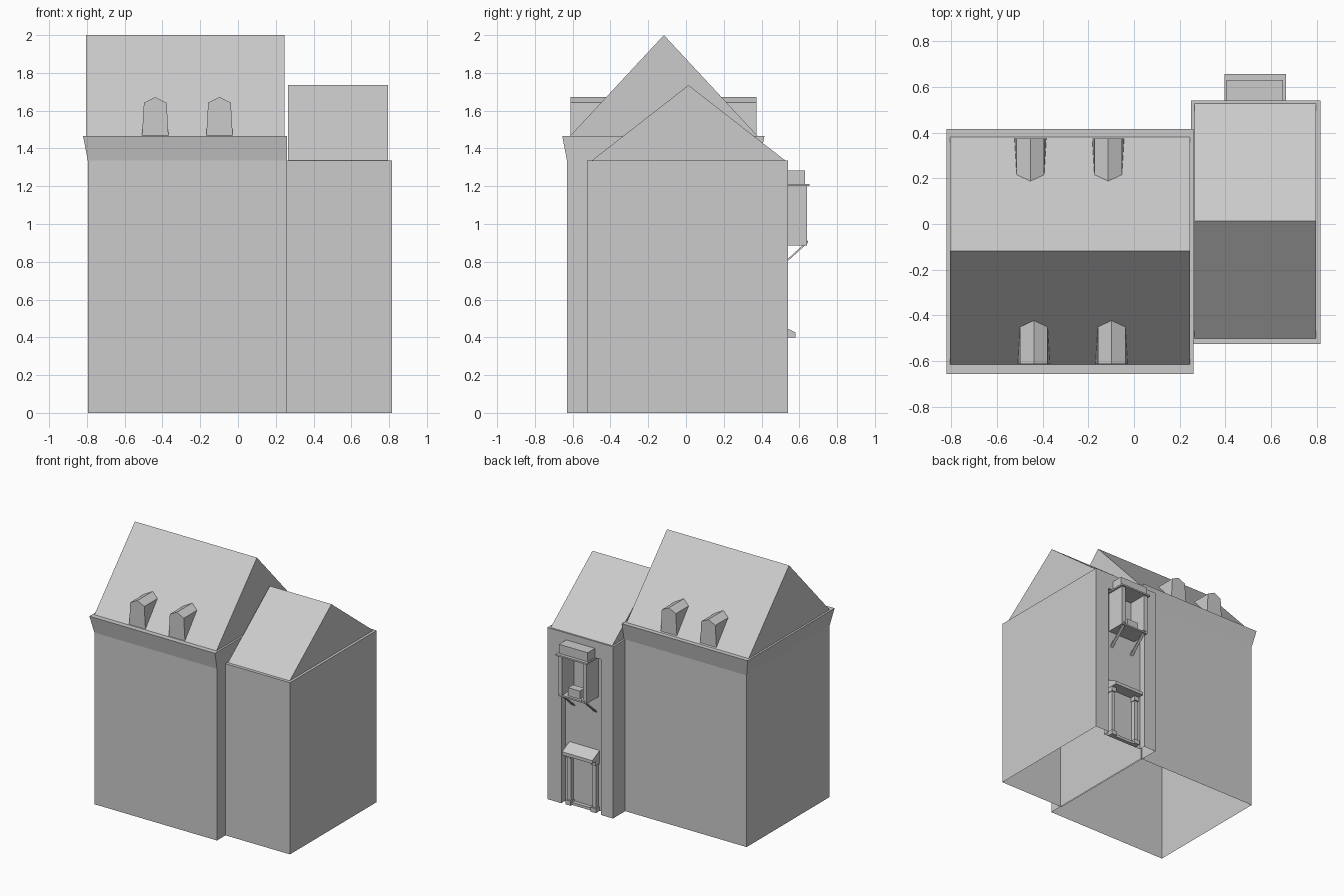
import bpy, bmesh
from mathutils import Vector

cube = bpy.data.objects.get("Cube")
if cube:
    bpy.data.objects.remove(cube)

GREY = (0.6, 0.6, 0.6, 1)
grey = bpy.data.materials.new("plain_grey")
grey.use_nodes = True
grey.diffuse_color = GREY
grey.node_tree.nodes["Principled BSDF"].inputs["Base Color"].default_value = GREY


def loft(name, rings, start=True, end=True):
    """Join equal rings of points with flat faces, optionally capped."""
    bm = bmesh.new()
    loops = [[bm.verts.new(p) for p in ring] for ring in rings]
    for a, b in zip(loops, loops[1:]):
        for i in range(len(a)):
            j = (i + 1) % len(a)
            bm.faces.new((a[i], a[j], b[j], b[i]))
    if start:
        bm.faces.new(loops[0][::-1])
    if end:
        bm.faces.new(loops[-1])
    bmesh.ops.recalc_face_normals(bm, faces=bm.faces)
    mesh = bpy.data.meshes.new(name)
    bm.to_mesh(mesh)
    bm.free()
    mesh.materials.append(grey)
    obj = bpy.data.objects.new(name, mesh)
    bpy.context.collection.objects.link(obj)
    return obj


def rect(x0, x1, y0, y1, z):
    return [(x0, y0, z), (x1, y0, z), (x1, y1, z), (x0, y1, z)]


def box(name, x0, x1, y0, y1, z0, z1):
    return loft(name, [rect(x0, x1, y0, y1, z) for z in (z0, z1)])


def along_x(name, x0, x1, profile):
    """Extrude a (y, z) profile along x."""
    return loft(name, [[(x, y, z) for y, z in profile] for x in (x0, x1)])


# Main house: open underneath, flared cornice, flat ledge and gable roof
EAVE, RIDGE = 1.465, 2.0
loft("house_walls", [rect(-0.795, 0.26, -0.63, 0.39, 0),
                     rect(-0.795, 0.26, -0.63, 0.39, 1.335),
                     rect(-0.82, 0.26, -0.655, 0.415, EAVE)], start=False)
along_x("house_roof", -0.805, 0.245, [(-0.615, EAVE), (0.38, EAVE), (-0.117, RIDGE)])

# Dormers: tapered front with a little gable, running back into the roof
for side, y_front, shift in (("front", -0.612, 0), ("back", 0.373, -0.015)):
    for n, x in enumerate((-0.438, -0.098)):
        outline = [(-0.07, EAVE), (0.07, EAVE), (0.06, 1.642), (0, 1.672), (-0.06, 1.642)]
        loft(f"{side}_dormer_{n + 1}",
             [[(x + shift + u, y, z) for u, z in outline] for y in (y_front, -0.117)])

# Annex: footprint notched at the back for the tall recess
TOP, BACK, DEEP, R0, R1 = 1.335, 0.54, 0.49, 0.355, 0.695
foot = [(0.25, -0.525), (0.815, -0.525), (0.815, BACK), (R1, BACK),
        (R1, DEEP), (R0, DEEP), (R0, BACK), (0.25, BACK)]
loft("annex_walls", [[(x, y, z) for x, y in foot] for z in (0, TOP)], start=False)
box("recess_lintel", R0, R1, DEEP, BACK, 1.21, TOP)
along_x("annex_roof", 0.265, 0.795, [(-0.5, TOP), (0.527, TOP), (0.013, 1.735)])

# Bay window on the back of the annex
MID = 0.53
box("bay_ledge", 0.395, 0.665, DEEP, 0.655, 1.2, 1.212)
box("bay_cap", 0.405, 0.652, DEEP, 0.63, 1.212, 1.282)
box("bay_floor", 0.41, 0.65, DEEP, 0.64, 0.885, 0.897)
box("bay_planter", 0.48, 0.58, 0.56, 0.62, 0.897, 0.96)

# Door canopy and threshold
along_x("door_canopy", 0.4, 0.66,
        [(DEEP, 0.4), (0.58, 0.4), (0.58, 0.425), (BACK, 0.445), (DEEP, 0.47)])
box("door_step", 0.41, 0.65, DEEP, 0.52, 0, 0.02)

# Paired parts either side of the bay and door centre line
for name, s in (("left", 1), ("right", -1)):
    def pair(part, offset, half, y0, y1, z0, z1):
        c = MID + s * offset
        box(f"{name}_{part}", c - half, c + half, y0, y1, z0, z1)
    pair("bay_side", 0.105, 0.015, DEEP, 0.64, 0.885, 1.2)
    pair("door_post", 0.108, 0.014, DEEP, 0.525, 0, 0.4)
    pair("post_base", 0.108, 0.022, DEEP, 0.537, 0, 0.035)
    pair("post_capital", 0.108, 0.02, DEEP, 0.535, 0.365, 0.4)
    c = MID + s * 0.095
    along_x(f"{name}_bay_strut", c - 0.012, c + 0.012,
            [(DEEP, 0.76), (DEEP, 0.77), (0.645, 0.912), (0.645, 0.9)])
